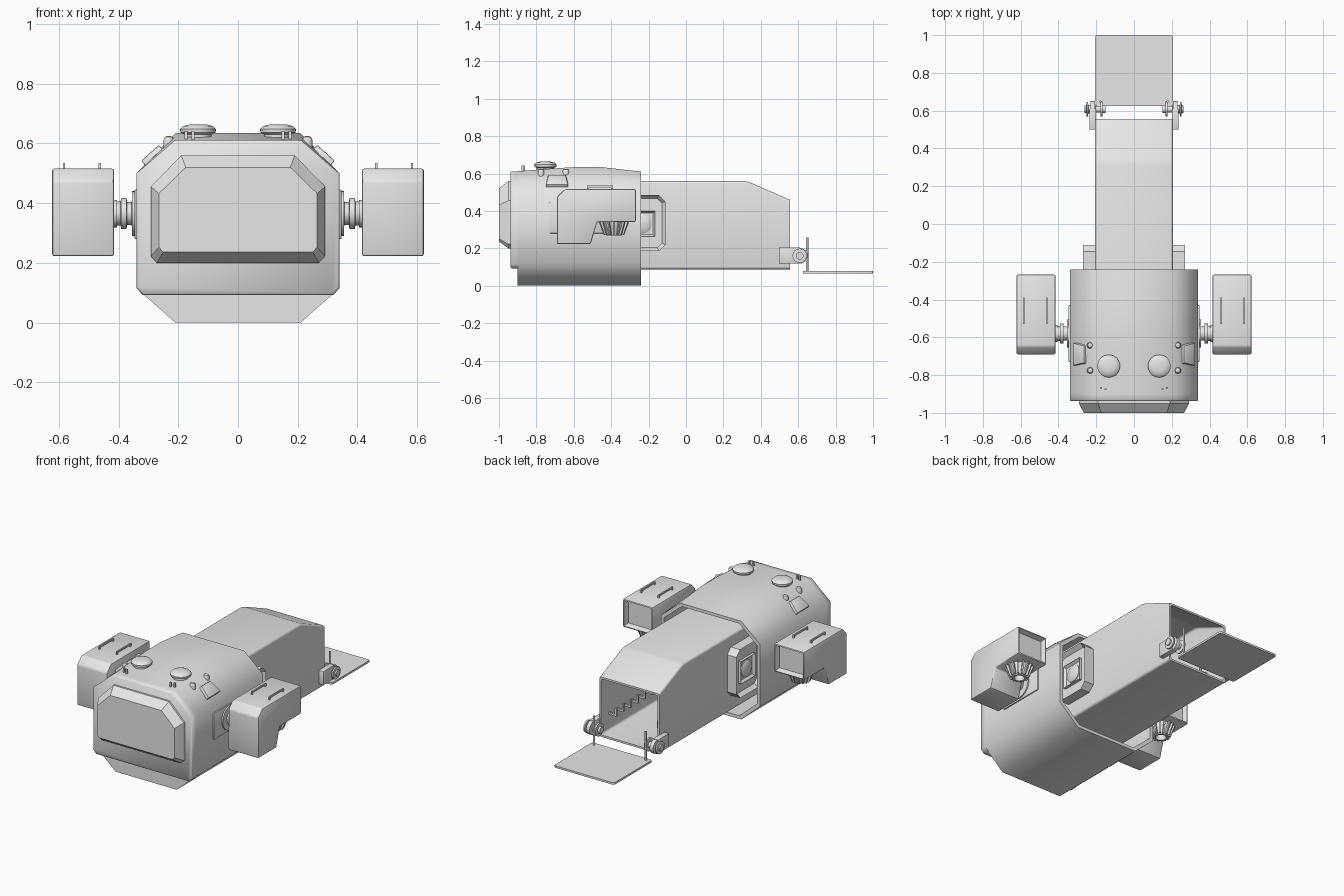
import bpy, bmesh, math
from mathutils import Matrix, Vector

if "Cube" in bpy.data.objects:
    bpy.data.objects.remove(bpy.data.objects["Cube"])

grey = bpy.data.materials.new("hull grey")
grey.diffuse_color = (0.8, 0.8, 0.8, 1)
grey.use_nodes = True
grey.node_tree.nodes["Principled BSDF"].inputs["Base Color"].default_value = grey.diffuse_color


def make(name, bm, mirror=False, angle=35):
    bmesh.ops.recalc_face_normals(bm, faces=bm.faces[:])
    me = bpy.data.meshes.new(name)
    bm.to_mesh(me)
    bm.free()
    me.materials.append(grey)
    ob = bpy.data.objects.new(name, me)
    bpy.context.collection.objects.link(ob)
    bpy.ops.object.select_all(action='DESELECT')
    ob.select_set(True)
    bpy.context.view_layer.objects.active = ob
    bpy.ops.object.shade_smooth_by_angle(angle=math.radians(angle))
    if mirror:
        ob.modifiers.new("mirror", 'MIRROR').use_mirror_merge = False
    return ob


def loft(sections):
    """Skin equal-length closed sections and cap both ends."""
    bm = bmesh.new()
    rings = [[bm.verts.new(p) for p in s] for s in sections]
    for a, b in zip(rings, rings[1:]):
        for i in range(len(a)):
            j = (i + 1) % len(a)
            bm.faces.new((a[i], a[j], b[j], b[i]))
    bm.faces.new(rings[0])
    bm.faces.new(rings[-1])
    bmesh.ops.recalc_face_normals(bm, faces=bm.faces[:])
    return bm


def bevel(bm, width, segments=2):
    bmesh.ops.bevel(bm, geom=bm.edges[:], offset=width, segments=segments,
                    profile=0.5, affect='EDGES', clamp_overlap=True)


def add_box(bm, lo, hi):
    lo, hi = Vector(lo), Vector(hi)
    m = Matrix.Translation((lo + hi) / 2) @ Matrix.Diagonal((*(hi - lo), 1))
    return bmesh.ops.create_cube(bm, size=1, matrix=m)["verts"]


def boxes(name, spans, mirror=True, width=0):
    bm = bmesh.new()
    for lo, hi in spans:
        add_box(bm, lo, hi)
    if width:
        bevel(bm, width)
    return make(name, bm, mirror)


def lathe(name, centre, axis, profile, n=32):
    """Turn (radius, position) pairs round the x or z axis."""
    secs = []
    for r, h in profile:
        ring = [(r * math.cos(2 * math.pi * i / n), r * math.sin(2 * math.pi * i / n)) for i in range(n)]
        secs.append([Vector(centre) + Vector((h, u, v) if axis == 'x' else (u, v, h)) for u, v in ring])
    return make(name, loft(secs), True)


def recess(bm, direction, thickness, depth):
    """Sink a panel into the largest face turned the given way."""
    bm.normal_update()
    f = max((f for f in bm.faces if f.normal.dot(Vector(direction)) > 0.95), key=lambda f: f.calc_area())
    bmesh.ops.inset_region(bm, faces=[f], thickness=thickness)
    bmesh.ops.translate(bm, verts=f.verts[:], vec=Vector(direction) * -depth)


def both(half):
    """Mirror a right-hand x,z outline into a closed loop."""
    return half + [(-x, z) for x, z in reversed(half)]


# main hull: octagonal hollow shell, open at the rear
def hull_section(y, top, inset=0.0):
    pts = both([(0.21, top), (0.34, 0.5), (0.34, 0.115), (0.21, 0.0)])
    k = 1 - inset / 0.32
    return [(x * k, y, 0.31 + (z - 0.31) * k) for x, z in pts]


tops = [(-0.90, 0.612), (-0.75, 0.624), (-0.6, 0.634), (-0.45, 0.634), (-0.24, 0.61)]
hull = [hull_section(y, t) for y, t in tops]
hull += [hull_section(y, t, 0.02) for y, t in reversed(tops[1:])]
make("hull_shell", loft(hull), angle=53)

# front bulkhead with its lower edge stepping out over the chin
face = both([(0.21, 0.612), (0.34, 0.5), (0.34, 0.115), (0.32, 0.093)])
small = [(x * 0.98, 0.31 + (z - 0.31) * 0.98) for x, z in face]
make("front_bulkhead", loft([[(x, -0.895, z) for x, z in face],
                             [(x, -0.932, z) for x, z in face],
                             [(x, -0.938, z) for x, z in small]]), angle=53)

# protruding windscreen
outer = both([(0.19, 0.56), (0.292, 0.455), (0.292, 0.222), (0.272, 0.2)])
inner = both([(0.175, 0.52), (0.265, 0.432), (0.265, 0.252), (0.25, 0.236)])
make("windscreen", loft([[(x, -0.93, z) for x, z in outer],
                         [(x, -0.95, z) for x, z in outer],
                         [(x, -1.0, z) for x, z in inner]]), angle=20)


# cargo bay: rounded box tube, open at the rear
def bay_section(y, top, inset=0.0):
    hw, lo, hi, r = 0.206 - inset, 0.088 + inset, top - inset, 0.014
    pts = []
    for cx, cz, a0 in ((hw - r, hi - r, 0), (r - hw, hi - r, 90), (r - hw, lo + r, 180), (hw - r, lo + r, 270)):
        for a in (0, 30, 60, 90):
            t = math.radians(a0 + a)
            pts.append((cx + r * math.cos(t), y, cz + r * math.sin(t)))
    return pts


bay = [(-0.55, 0.56), (0.31, 0.56), (0.34, 0.553), (0.555, 0.46)]
make("cargo_bay", loft([bay_section(*s) for s in bay] +
                       [bay_section(*s, 0.012) for s in reversed(bay)]), angle=40)

# folding seat brackets inside the bay
seats = []
for i in range(8):
    y = -0.02 + i * 0.07
    seats += [((0.14, y, 0.2), (0.198, y + 0.012, 0.212)), ((0.14, y, 0.2), (0.152, y + 0.012, 0.25))]
boxes("seat_brackets", seats)

# side hatches on the bay, partly under the hull
plate = [(-0.36, 0.22), (-0.325, 0.185), (-0.145, 0.185), (-0.11, 0.22),
         (-0.11, 0.45), (-0.145, 0.485), (-0.325, 0.485), (-0.36, 0.45)]
bm = loft([[(x, y, z) for y, z in plate] for x in (0.2, 0.27)])
recess(bm, (1, 0, 0), 0.02, 0.025)
make("side_hatch", bm, True)
bm = bmesh.new()
add_box(bm, (0.2, -0.305, 0.262), (0.262, -0.165, 0.4))
recess(bm, (1, 0, 0), 0.015, 0.015)
make("hatch_frame", bm, True)
lathe("hatch_boss", (0, -0.235, 0.331), 'x', [(0.052, 0.23), (0.052, 0.252), (0.035, 0.262)])

# engine pods with rear intake
side = [(-0.69, 0.222), (-0.69, 0.475), (-0.648, 0.516), (-0.268, 0.516),
        (-0.268, 0.34), (-0.475, 0.34), (-0.51, 0.222)]
bm = loft([[(x, y, z) for y, z in side] for x in (0.415, 0.623)])
bevel(bm, 0.009)
recess(bm, (0, 1, 0), 0.014, 0.03)
make("engine_pod", bm, True)

# pod grab handles
rails = []
for x in (0.463, 0.583):
    rails += [((x - 0.004, -0.53, 0.526), (x + 0.004, -0.39, 0.535)),
              ((x - 0.004, -0.53, 0.51), (x + 0.004, -0.52, 0.535)),
              ((x - 0.004, -0.40, 0.51), (x + 0.004, -0.39, 0.535))]
boxes("pod_handles", rails)

# finned thrust nozzle below each pod
nozzle = (0.519, -0.385, 0)
lathe("nozzle", nozzle, 'z', [(0.066, 0.345), (0.062, 0.325), (0.04, 0.268), (0.03, 0.268), (0.022, 0.31)])
bm = bmesh.new()
for i in range(16):
    vs = add_box(bm, (0.03, -0.004, 0.272), (0.055, 0.004, 0.342))
    for v in vs:
        if v.co.z > 0.3:
            v.co.x += 0.027
    bmesh.ops.rotate(bm, verts=vs, cent=(0, 0, 0), matrix=Matrix.Rotation(i * math.pi / 8, 3, 'Z'))
bmesh.ops.translate(bm, verts=bm.verts[:], vec=nozzle)
make("nozzle_fins", bm, True)

# pod pivots: wall plates and stepped shaft
boxes("pivot_plate", [((0.33, -0.73, 0.28), (0.347, -0.43, 0.445))], width=0.004)
lathe("pivot_shaft", (0, -0.58, 0.365), 'x',
      [(0.075, 0.34), (0.075, 0.355), (0.038, 0.356), (0.038, 0.372), (0.052, 0.373), (0.052, 0.392),
       (0.04, 0.393), (0.04, 0.405), (0.046, 0.406), (0.046, 0.418)])

# roof domes
lathe("roof_dome", (0.134, -0.752, 0), 'z',
      [(0.046, 0.6), (0.046, 0.63), (0.059, 0.636), (0.06, 0.648), (0.05, 0.658), (0.03, 0.663), (0.008, 0.664)])

# shoulder thrusters and sensor box
for y in (-0.775, -0.642):
    lathe("shoulder_thruster", (0.232, y, 0), 'z',
          [(0.012, 0.56), (0.017, 0.575), (0.017, 0.612), (0.012, 0.622), (0.004, 0.625)], 16)
bm = bmesh.new()
add_box(bm, (-0.04, -0.06, -0.025), (0.04, 0.06, 0.022))
for v in bm.verts:
    if v.co.z > 0 and v.co.x < 0:
        v.co.y *= 0.75
bevel(bm, 0.005)
bmesh.ops.transform(bm, verts=bm.verts[:], matrix=Matrix.Translation((0.28, -0.69, 0.552)) @ Matrix.Rotation(math.radians(42), 4, 'Y'))
make("sensor_box", bm, True)

# small roof aerials
boxes("roof_aerials", [((x - 0.005, -0.875 + d, 0.6), (x + 0.005, -0.865 + d, 0.642))
                       for x, d in ((0.15, -0.005), (0.174, 0.003))])

# rear ramp, its posts and hinges
bm = bmesh.new()
add_box(bm, (-0.206, 0.625, 0.066), (0.206, 1.0, 0.078))
bmesh.ops.bevel(bm, geom=[e for e in bm.edges if abs(e.verts[0].co.z - e.verts[1].co.z) > 0.005],
                offset=0.012, segments=3, profile=0.5, affect='EDGES')
make("ramp", bm)
lathe("ramp_post", (0.178, 0.648, 0), 'z', [(0.006, 0.07), (0.006, 0.258)], 12)
boxes("hinge_arm", [((0.2, 0.5, 0.118), (0.236, 0.61, 0.205))], width=0.004)
lathe("ramp_hinge", (0, 0.608, 0.16), 'x',
      [(0.02, 0.152), (0.02, 0.166), (0.04, 0.167), (0.04, 0.177), (0.018, 0.178), (0.018, 0.205),
       (0.042, 0.206), (0.042, 0.23), (0.022, 0.231), (0.022, 0.242), (0.038, 0.243), (0.038, 0.252),
       (0.02, 0.253), (0.02, 0.262)])
